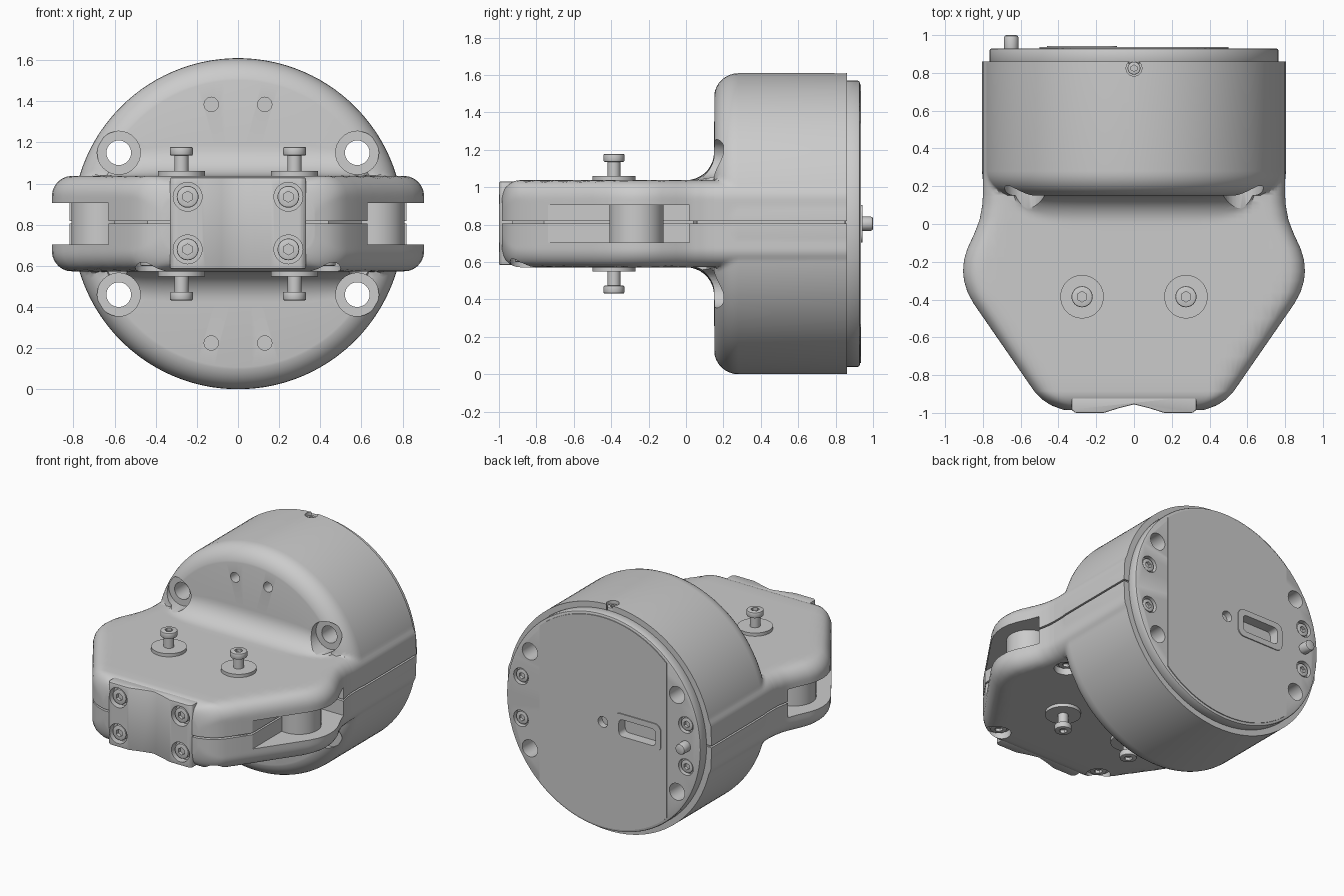
import bpy, bmesh, math
from math import sin, cos, pi, sqrt
from mathutils import Matrix

if "Cube" in bpy.data.objects:
    bpy.data.objects.remove(bpy.data.objects["Cube"])

MID = 0.805          # height of the drum axis
HALF = 0.233         # half thickness of the front plate
DRUM_R = 0.805
ROT = {"X": Matrix.Rotation(pi / 2, 4, "Y"),
       "Y": Matrix.Rotation(-pi / 2, 4, "X"),
       "Z": Matrix.Identity(4)}


def finish(name, bm):
    bmesh.ops.recalc_face_normals(bm, faces=bm.faces)
    mesh = bpy.data.meshes.new(name)
    bm.to_mesh(mesh)
    bm.free()
    ob = bpy.data.objects.new(name, mesh)
    bpy.context.collection.objects.link(ob)
    return ob


def activate(ob):
    bpy.ops.object.select_all(action="DESELECT")
    ob.select_set(True)
    bpy.context.view_layer.objects.active = ob


def smooth(ob):
    activate(ob)
    bpy.ops.object.shade_smooth_by_angle(angle=math.radians(30))
    return ob


def bevel(ob, width, segments=2):
    activate(ob)
    mod = ob.modifiers.new("Soft edges", "BEVEL")
    mod.width, mod.segments = width, segments
    bpy.ops.object.modifier_apply(modifier=mod.name)
    return ob


def cut(ob, *cutters):
    for c in cutters:
        c.hide_render = True
        activate(ob)
        mod = ob.modifiers.new("Cut", "BOOLEAN")
        mod.operation, mod.solver, mod.object = "DIFFERENCE", "EXACT", c
        bpy.ops.object.modifier_apply(modifier=mod.name)
        bpy.data.objects.remove(c)


def cyl(name, x, y, z, r, length, axis="Z", sides=32):
    """Cylinder centred on x, y, z."""
    bm = bmesh.new()
    bmesh.ops.create_cone(bm, cap_ends=True, segments=sides, radius1=r, radius2=r,
                          depth=length, matrix=Matrix.Translation((x, y, z)) @ ROT[axis])
    return finish(name, bm)


def box(name, x0, x1, y0, y1, z0, z1):
    bm = bmesh.new()
    size = Matrix.Diagonal((x1 - x0, y1 - y0, z1 - z0, 1))
    place = Matrix.Translation(((x0 + x1) / 2, (y0 + y1) / 2, (z0 + z1) / 2))
    bmesh.ops.create_cube(bm, size=1, matrix=place @ size)
    return finish(name, bm)


def prism(name, points, depth):
    """Extrude a closed outline of 3D points along a vector."""
    bm = bmesh.new()
    face = bm.faces.new([bm.verts.new(p) for p in points])
    grown = bmesh.ops.extrude_face_region(bm, geom=[face])["geom"]
    bmesh.ops.translate(bm, vec=depth, verts=[v for v in grown if isinstance(v, bmesh.types.BMVert)])
    return finish(name, bm)


def screw_head(name, x, y, z, r, length, axis, out):
    """Round head with a hex socket on the side given by out."""
    head = bevel(cyl(name, x, y, z, r, length, axis, 24), r * 0.12)
    tip = [x, y, z]
    tip["XYZ".index(axis)] += out * length / 2
    cut(head, cyl("socket", *tip, r * 0.5, length, axis, 6))
    return smooth(head)


# Half-width of the front plate along y
OUTLINE = [(-0.985, 0.37), (-0.96, 0.44), (-0.93, 0.485), (-0.89, 0.525), (-0.42, 0.85),
           (-0.36, 0.882), (-0.3, 0.9), (-0.25, 0.905), (-0.19, 0.9), (-0.13, 0.882),
           (-0.05, 0.845), (0.02, 0.818), (0.1, 0.803), (0.15, 0.8)]


def plate_width(y):
    for (y0, w0), (y1, w1) in zip(OUTLINE, OUTLINE[1:]):
        if y <= y1:
            return w0 + (w1 - w0) * (y - y0) / (y1 - y0)
    return OUTLINE[-1][1]


def rounded_rect(w, h, r, c, s):
    """Distance from the centre to a rounded rectangle along direction c, s."""
    c, s = max(abs(c), 1e-6), max(abs(s), 1e-6)
    if w / c * s <= h - r:
        return w / c
    if h / s * c <= w - r:
        return h / s
    b = c * (w - r) + s * (h - r)
    return b + sqrt(max(b * b - (w - r) ** 2 - (h - r) ** 2 + r * r, 0))


def body_radius(y, c, s):
    round_r, fillet, edge = 0.1, 0.15, 0.13
    d = max(0, -0.885 - y)
    h = HALF - round_r + sqrt(max(round_r ** 2 - d * d, 0))
    rad = rounded_rect(plate_width(y), h, min(round_r, h * 0.7), c, s)
    if 0 < y <= fillet:
        rise = HALF + fillet - sqrt(fillet ** 2 - y * y)
        strip = rise / max(abs(s), 1e-6)
        rad = max(rad, (strip ** -8 + 0.68 ** -8) ** (-1 / 8))
    elif y > fillet:
        d = max(0, 0.28 - y)
        rad = max(rad, DRUM_R - edge + sqrt(max(edge ** 2 - d * d, 0)))
    return rad


# Main body: one loft from the plate nose to the back of the drum
stations = [-0.885 - 0.1 * sin(pi / 2 * (1 - i / 7)) for i in range(8)]
stations += [-0.8, -0.7, -0.6, -0.5] + [y for y, w in OUTLINE[4:11]]
stations += [0.15 * sin(pi / 2 * i / 9) for i in range(10)]
stations += [0.28 - 0.128 * cos(pi / 2 * i / 8) for i in range(9)] + [0.86]
SEGS = 192
bm = bmesh.new()
rings = []
for y in stations:
    ring = []
    for i in range(SEGS):
        t = 2 * pi * (i + 0.5) / SEGS
        a = math.atan2(0.5 * sin(t), cos(t))
        rad = body_radius(y, cos(a), sin(a))
        ring.append(bm.verts.new((rad * cos(a), y, MID + rad * sin(a))))
    rings.append(ring)
for r0, r1 in zip(rings, rings[1:]):
    for i in range(SEGS):
        j = (i + 1) % SEGS
        bm.faces.new((r0[i], r0[j], r1[j], r1[i]))
bm.faces.new(rings[0])
bm.faces.new(rings[-1])
body = finish("body", bm)

back_plate = bevel(cyl("back_plate", 0, 0.89, MID, 0.765, 0.08, "Y", 96), 0.012)

# Nose pocket, side slots, mounting bores, small holes and screw recesses
cut(body, box("c", -0.325, 0.325, -1.1, -0.91, 0.59, 1.025))
for sx in (-1, 1):
    a, b = sorted((sx * 0.63, sx * 1.1))
    cut(body, box("c", a, b, -0.85, 0.02, 0.705, 0.905))
    for sz in (-1, 1):
        z = MID + sz * 0.345
        cut(body, cyl("c", sx * 0.58, 0.05, z, 0.105, 0.3, "Y"),
            cyl("c", sx * 0.58, 0.5, z, 0.06, 1.2, "Y"),
            cyl("c", sx * 0.13, 0.15, MID + sz * 0.58, 0.035, 0.16, "Y", 20))
        cut(back_plate, cyl("c", sx * 0.58, 0.9, z, 0.06, 0.3, "Y"),
            cyl("c", sx * 0.65, 0.93, MID + sz * 0.15, 0.058, 0.07, "Y", 24))
        screw_head("back_screw", sx * 0.65, 0.9, MID + sz * 0.15, 0.046, 0.04, "Y", 1)
    for x, y in ((0.42, -0.86), (0.62, 0.06)):
        cut(body, cyl("c", sx * x, y, 0.51, 0.08, 0.22))
        screw_head("underside_screw", sx * x, y, 0.62, 0.055, 0.04, "Z", -1)
cut(body, cyl("c", 0, 0.825, 1.6, 0.042, 0.16, "Z", 24))
screw_head("top_set_screw", 0, 0.825, 1.56, 0.034, 0.06, "Z", 1)

# Parting seam around the body, closed inside by a thin core
cut(body, box("c", -1.1, 1.1, -1.1, 0.9, 0.807, 0.819))
half = [(0.28, -0.93), (0.44, -0.93), (0.6, -0.76), (0.6, 0.04), (0.785, 0.06), (0.785, 0.85)]
outline = half + [(-x, y) for x, y in reversed(half)]
prism("seam_core", [(x, y, 0.79) for x, y in outline], (0, 0, 0.045))
smooth(body)

# Posts standing in the side slots
for sx in (-1, 1):
    smooth(cyl("slot_post", sx * 0.665, -0.265, MID, 0.145, 0.21, "Z", 40))

# Nose cover with a shallow central groove and four recessed screws
half = [(0, -0.955), (0.08, -0.975), (0.16, -1), (0.31, -1), (0.33, -0.985), (0.33, -0.905)]
outline = half + [(-x, y) for x, y in reversed(half[1:])]
cover = bevel(prism("nose_cover", [(x, y, 0.585) for x, y in outline], (0, 0, 0.445)), 0.007)
for sx in (-1, 1):
    for sz in (-1, 1):
        z = MID + 0.003 + sz * 0.128
        cut(cover, cyl("c", sx * 0.245, -1, z, 0.07, 0.1, "Y"))
        screw_head("nose_screw", sx * 0.245, -0.965, z, 0.053, 0.045, "Y", -1)
smooth(cover)

# Standing screws with washers above and below the plate
for sx in (-1, 1):
    for sz in (-1, 1):
        x, y = sx * 0.275, -0.385
        smooth(cyl("washer", x, y, MID + sz * 0.238, 0.115, 0.036, "Z", 40))
        smooth(cyl("screw_shank", x, y, MID + sz * 0.28, 0.034, 0.12, "Z", 20))
        screw_head("screw_cap", x, y, MID + sz * 0.352, 0.056, 0.042, "Z", sz)


# Raised back panel: a disc with flat sides
panel_arc = [math.acos(0.5 / 0.745) + (pi - 2 * math.acos(0.5 / 0.745)) * i / 32 for i in range(33)]
arc = [(0.745 * cos(a), 0.745 * sin(a)) for a in panel_arc]
outline = arc + [(-x, -z) for x, z in arc]
panel = prism("back_panel", [(x, 0.915, MID + z) for x, z in outline], (0, 0.021, 0))


def slot_block(name, w, h, r, y, depth):
    """Rounded rectangle in the back face around the port centre."""
    pts = []
    for k, (sx, sz) in enumerate(((1, 1), (-1, 1), (-1, -1), (1, -1))):
        for i in range(6):
            a = pi / 2 * (k + i / 5)
            pts.append((-0.275 + sx * (w - r) + r * cos(a), y, MID + sz * (h - r) + r * sin(a)))
    return prism(name, pts, (0, depth, 0))


# Port rim and opening, indicator hole and locating pin
port = slot_block("port_rim", 0.185, 0.1, 0.05, 0.9, 0.043)
for ob in (back_plate, panel, port):
    cut(ob, slot_block("c", 0.145, 0.06, 0.03, 0.87, 0.1))
for ob in (back_plate, panel):
    cut(ob, cyl("c", 0, 0.93, MID, 0.038, 0.08, "Y", 24))
    smooth(ob)
smooth(port)
smooth(bevel(cyl("locating_pin", -0.65, 0.95, MID, 0.038, 0.1, "Y", 24), 0.012))
